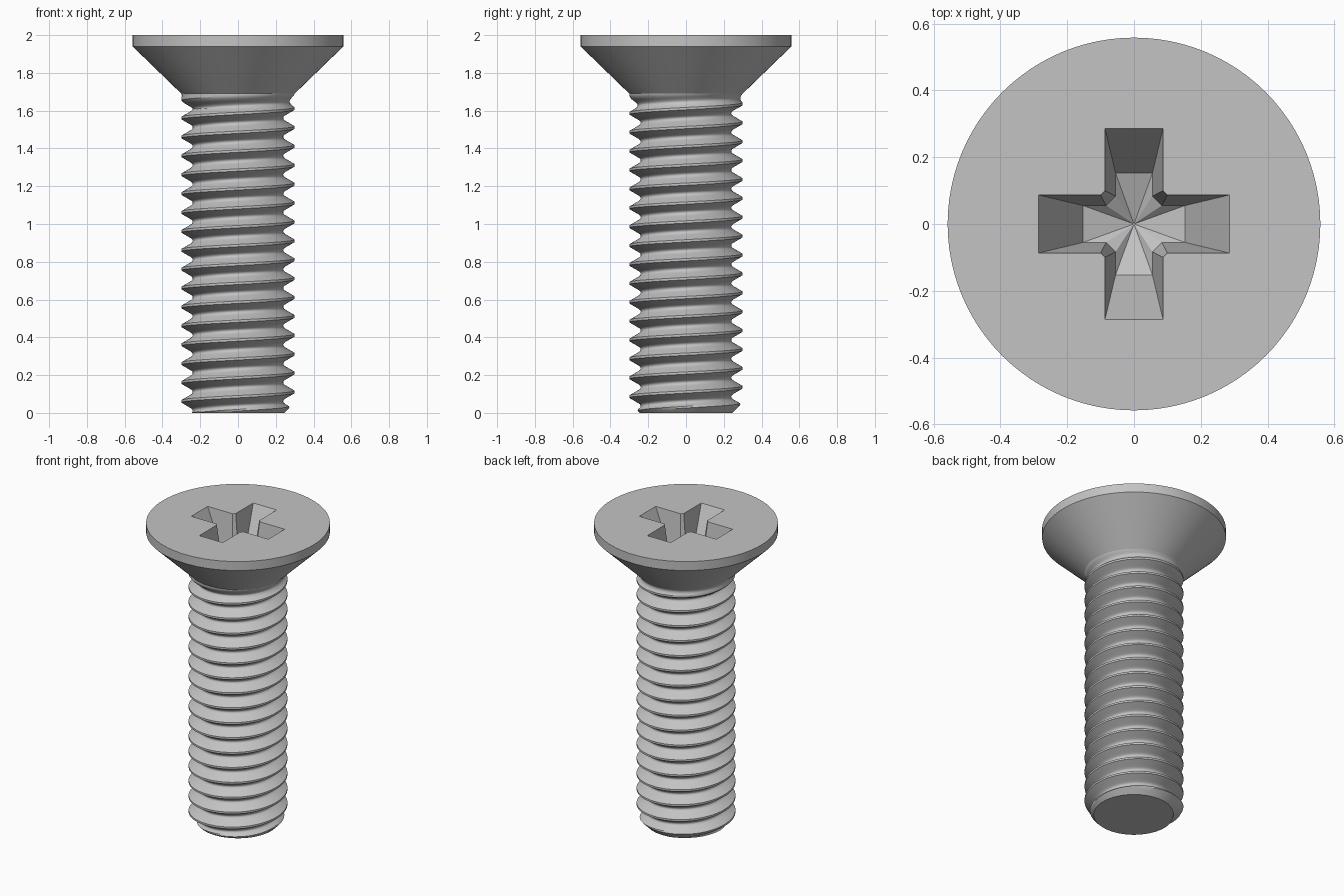
import bpy, bmesh, math
from mathutils import Vector

cube = bpy.data.objects.get("Cube")
if cube:
    bpy.data.objects.remove(cube, do_unlink=True)

steel = bpy.data.materials.new("grey steel")
steel.use_nodes = True
GREY = (0.55, 0.55, 0.55, 1)
steel.diffuse_color = GREY
steel.node_tree.nodes["Principled BSDF"].inputs["Base Color"].default_value = GREY

SEG = 96
NECK = 1.69      # height where shaft meets head
TOP = 2.0
PITCH = 0.1
MAJOR = 0.3


def finish(bm, name):
    bmesh.ops.remove_doubles(bm, verts=bm.verts, dist=1e-5)
    bmesh.ops.recalc_face_normals(bm, faces=bm.faces)
    mesh = bpy.data.meshes.new(name)
    bm.to_mesh(mesh)
    bm.free()
    mesh.materials.append(steel)
    obj = bpy.data.objects.new(name, mesh)
    bpy.context.collection.objects.link(obj)
    return obj


def activate(obj):
    bpy.ops.object.select_all(action='DESELECT')
    obj.select_set(True)
    bpy.context.view_layer.objects.active = obj


def smooth(obj):
    activate(obj)
    bpy.ops.object.shade_smooth_by_angle(angle=math.radians(30))


def skin(bm, rings, closed):
    """Join consecutive rings of vertices with quads."""
    for a, b in zip(rings, rings[1:]):
        n = len(a)
        for i in range(n if closed else n - 1):
            j = (i + 1) % n
            bm.faces.new((a[i], a[j], b[j], b[i]))


# Countersunk head, with a core reaching into the shaft
bm = bmesh.new()
profile = [(0.2, 1.58), (0.2, NECK), (MAJOR, NECK), (0.558, 1.94), (0.558, TOP)]
rings = []
for r, z in profile:
    rings.append([bm.verts.new((r * math.cos(math.tau * i / SEG),
                                r * math.sin(math.tau * i / SEG), z)) for i in range(SEG)])
skin(bm, rings, True)
bm.faces.new(rings[0])
bm.faces.new(rings[-1])
head = finish(bm, "countersunk_head")

# Tapered cross recess with chamfered inner corners and a shallow conical floor
DEPTH, ABOVE = 0.27, 0.05
upper = [(0.286, 0.087), (0.1, 0.087), (0.087, 0.1), (0.087, 0.286)]
lower = [(0.152, 0.055), (0.083, 0.055), (0.055, 0.083), (0.055, 0.152)]


def cross_ring(bm, factor, z):
    ring = []
    for quarter in range(4):
        c, s = ((1, 0), (0, 1), (-1, 0), (0, -1))[quarter]
        for u, l in zip(upper, lower):
            p = Vector(l).lerp(Vector(u), factor) if factor <= 1 else \
                Vector(l) + (Vector(u) - Vector(l)) * factor
            ring.append(bm.verts.new((c * p.x - s * p.y, s * p.x + c * p.y, z)))
    return ring


bm = bmesh.new()
floor = cross_ring(bm, 0, TOP - DEPTH)
mouth = cross_ring(bm, 1 + ABOVE / DEPTH, TOP + ABOVE)
skin(bm, [floor, mouth], True)
bm.faces.new(mouth)
tip = bm.verts.new((0, 0, TOP - DEPTH - 0.055))
for i, v in enumerate(floor):
    bm.faces.new((v, floor[(i + 1) % len(floor)], tip))
cutter = finish(bm, "recess_cutter")
cutter.hide_render = True

activate(head)
cut = head.modifiers.new("cross_recess", 'BOOLEAN')
cut.operation = 'DIFFERENCE'
cut.solver = 'EXACT'
cut.object = cutter
bpy.ops.object.modifier_apply(modifier=cut.name)
bpy.data.objects.remove(cutter, do_unlink=True)
smooth(head)

# Threaded shaft: right-hand helix with flat crests and rounded roots
CREST, ROUND, PHASE = PITCH / 16, 0.0325, 0.011
SLOPE = math.sqrt(3)


def thread_radius(z, turn):
    u = (z - PHASE) / PITCH - turn
    u = abs(u - round(u)) * PITCH
    if u <= CREST:
        r = MAJOR
    elif u <= ROUND:
        r = MAJOR - (u - CREST) * SLOPE
    else:
        span = PITCH / 2 - ROUND
        root = MAJOR - (ROUND - CREST + span / 2) * SLOPE
        r = root + SLOPE / (2 * span) * (PITCH / 2 - u) ** 2
    # thread runs out under the head, and the tip is chamfered
    fade = min(1, max(0, (NECK - z) / 0.08))
    r = MAJOR - (MAJOR - r) * fade
    return min(r, 0.245 + z)


half = [CREST, 0.015, 0.024, ROUND, 0.037, 0.041, 0.045]
steps = [-0.05] + [-h for h in reversed(half)] + half
bm = bmesh.new()
rows = []
for k in range(-2, 19):
    for dz in steps:
        row = []
        for i in range(SEG + 1):
            turn = i / SEG
            z = min(NECK, max(0, PHASE + PITCH * (k + turn) + dz))
            r = thread_radius(z, turn)
            a = math.tau * turn
            row.append(bm.verts.new((r * math.cos(a), r * math.sin(a), z)))
        rows.append(row)
skin(bm, rows, False)
bmesh.ops.remove_doubles(bm, verts=bm.verts, dist=1e-5)
bmesh.ops.dissolve_degenerate(bm, edges=bm.edges, dist=1e-5)
rim = [e for e in bm.edges if e.is_boundary and all(v.co.z < 1e-4 for v in e.verts)]
bmesh.ops.edgeloop_fill(bm, edges=rim)
shaft = finish(bm, "threaded_shaft")
smooth(shaft)
